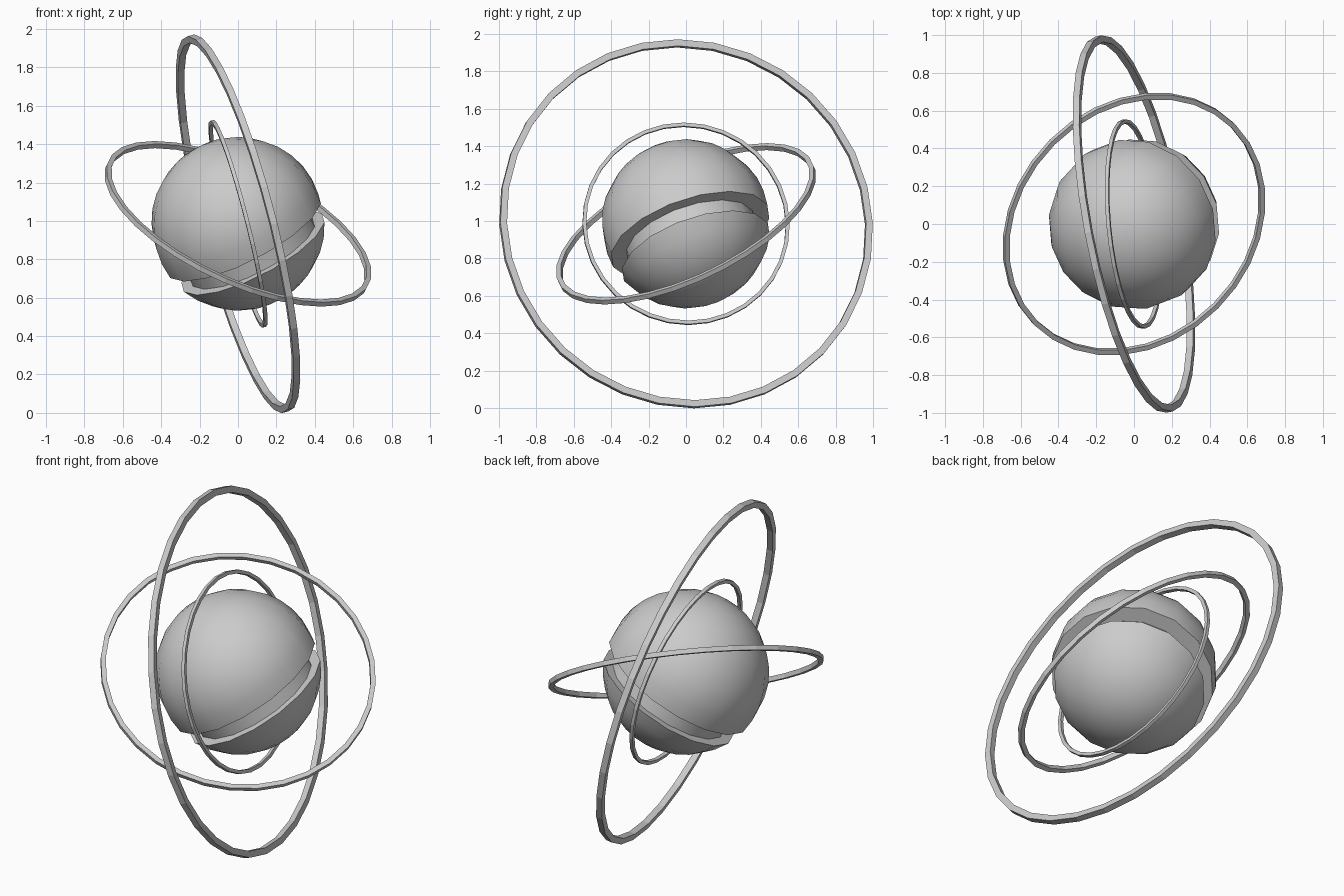
import bpy, bmesh
from math import sin, cos, pi, radians
from mathutils import Vector

if "Cube" in bpy.data.objects:
    bpy.data.objects.remove(bpy.data.objects["Cube"])

CENTRE = Vector((0, 0, 0.985))

grey = bpy.data.materials.new("plain grey")
grey.use_nodes = True
grey.diffuse_color = (0.6, 0.6, 0.6, 1)
grey.node_tree.nodes["Principled BSDF"].inputs["Base Color"].default_value = (0.6, 0.6, 0.6, 1)


def lathe(name, profile, steps, axis, closed=False):
    """Turn a (radius, height) profile around the given axis through the centre."""
    bm = bmesh.new()
    verts = [bm.verts.new((r, 0, h)) for r, h in profile]
    pairs = list(zip(verts, verts[1:]))
    if closed:
        pairs.append((verts[-1], verts[0]))
    edges = [bm.edges.new(p) for p in pairs]
    bmesh.ops.spin(bm, geom=verts + edges, cent=(0, 0, 0), axis=(0, 0, 1),
                   angle=2 * pi, steps=steps, use_merge=True)
    bmesh.ops.remove_doubles(bm, verts=bm.verts, dist=0.0005)
    bmesh.ops.recalc_face_normals(bm, faces=bm.faces)
    mesh = bpy.data.meshes.new(name)
    bm.to_mesh(mesh)
    bm.free()
    mesh.materials.append(grey)
    obj = bpy.data.objects.new(name, mesh)
    bpy.context.collection.objects.link(obj)
    obj.location = CENTRE
    obj.rotation_euler = Vector(axis).to_track_quat('Z', 'Y').to_euler()
    return obj


# Planet: a tilted ball with a square groove below its equator
RADIUS, GROOVE = 0.453, 0.36
LIP_TOP, LIP_LOW = -9.5, -23


def arc(start, end, count):
    angles = [radians(start + (end - start) * i / count) for i in range(count + 1)]
    return [(max(RADIUS * cos(a), 0), RADIUS * sin(a)) for a in angles]


upper, lower = arc(90, LIP_TOP, 9), arc(LIP_LOW, -90, 6)
wall = [(GROOVE, upper[-1][1]), (GROOVE, lower[0][1])]
planet = lathe("planet", upper + wall + lower, 16, (-0.44, -0.30, 0.85))

bpy.ops.object.select_all(action='DESELECT')
planet.select_set(True)
bpy.context.view_layer.objects.active = planet
bpy.ops.object.shade_smooth_by_angle(angle=radians(32))

# Orbit rings: square section, each tilted its own way
for name, outer, width, axis in (
        ("outer_ring", 1.013, 0.036, (0.953, 0.18, 0.245)),
        ("middle_ring", 0.752, 0.027, (0.395, -0.395, 0.829)),
        ("inner_ring", 0.556, 0.020, (0.965, 0.09, 0.245))):
    h, inner = width / 2, outer - width
    lathe(name, [(inner, -h), (outer, -h), (outer, h), (inner, h)], 32, axis, closed=True)
